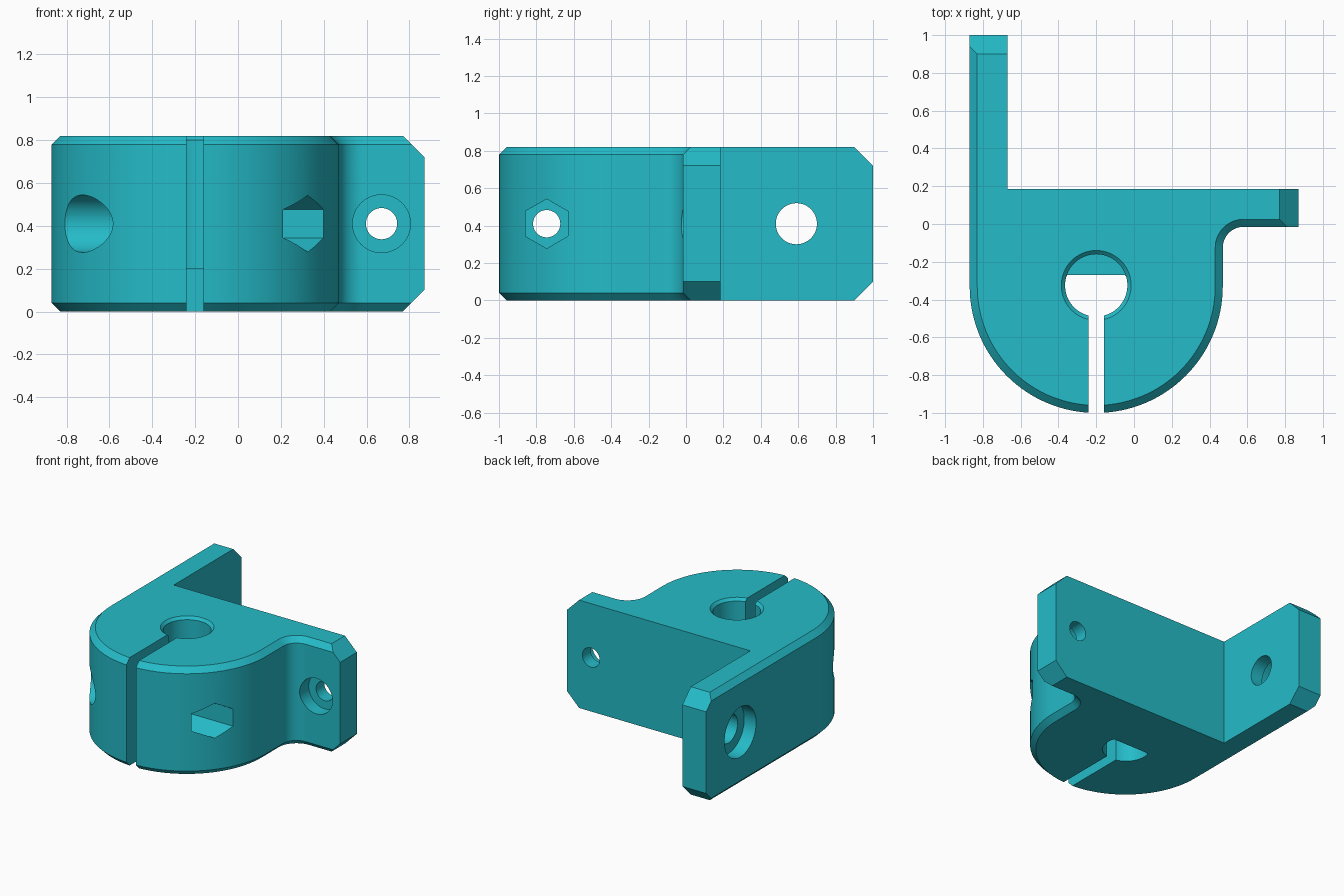
import bpy, bmesh, math
from mathutils import Vector

if "Cube" in bpy.data.objects:
    bpy.data.objects.remove(bpy.data.objects["Cube"])

H = 0.82            # height
CX, CY = -0.2, -0.33  # centre of the rounded clamp
R = 0.67
ZM = 0.41           # height of every screw axis

teal = bpy.data.materials.new("teal")
teal.diffuse_color = (0.018, 0.50, 0.58, 1)
teal.use_nodes = True
teal.node_tree.nodes["Principled BSDF"].inputs["Base Color"].default_value = teal.diffuse_color


def make(name, bm):
    bmesh.ops.recalc_face_normals(bm, faces=bm.faces[:])
    mesh = bpy.data.meshes.new(name)
    bm.to_mesh(mesh)
    bm.free()
    ob = bpy.data.objects.new(name, mesh)
    bpy.context.collection.objects.link(ob)
    mesh.materials.append(teal)
    return ob


def loft(bm, rings):
    """Closed solid through rings of equal point count."""
    loops = [[bm.verts.new(p) for p in ring] for ring in rings]
    n = len(loops[0])
    for a, b in zip(loops, loops[1:]):
        for i in range(n):
            j = (i + 1) % n
            bm.faces.new((a[i], a[j], b[j], b[i]))
    bm.faces.new(loops[0][::-1])
    bm.faces.new(loops[-1])


def outline(d, z):
    """Bracket outline; its outer front edges are moved in by d."""
    pts = [(-0.87 + d, 1.0)]
    for i in range(65):     # round clamp front
        a = math.pi * (1 + i / 64)
        pts.append((CX + (R - d) * math.cos(a), CY + (R - d) * math.sin(a)))
    for i in range(17):     # concave fillet into the tab
        a = math.pi * (1 - i / 32)
        pts.append((0.58 + (0.11 + d) * math.cos(a), -0.125 + (0.11 + d) * math.sin(a)))
    pts += [(0.87, -0.015 + d), (0.87, 0.185), (-0.67, 0.185), (-0.67, 1.0)]
    return [(x, y, z) for x, y in pts]


# Bracket body with chamfered rim and clipped tab and arm ends
bm = bmesh.new()
loft(bm, [outline(0.04, 0), outline(0, 0.04), outline(0, H - 0.04), outline(0.04, H)])
bmesh.ops.recalc_face_normals(bm, faces=bm.faces[:])
for co, no in (((0, 0.9, H), (0, 1, 1)), ((0, 0.9, 0), (0, 1, -1)),
               ((0.77, 0, H), (1, 0, 1)), ((0.77, 0, 0), (1, 0, -1))):
    bmesh.ops.bisect_plane(bm, geom=bm.verts[:] + bm.edges[:] + bm.faces[:], dist=1e-5,
                           plane_co=co, plane_no=Vector(no).normalized(), clear_outer=True)
    bmesh.ops.holes_fill(bm, edges=[e for e in bm.edges if e.is_boundary], sides=0)
body = make("clamp_bracket", bm)


def circle(r, z, n=64, ymax=9):
    return [(CX + r * math.cos(2 * math.pi * i / n),
             min(-0.325 + r * math.sin(2 * math.pi * i / n), ymax), z) for i in range(n)]


def rod(name, axis, centre, r, lo, hi, n=48):
    """Prism along x or y from lo to hi; a corner points up."""
    rings = []
    for t in (lo, hi):
        ring = []
        for i in range(n):
            a = 2 * math.pi * i / n
            u, z = centre + r * math.sin(a), ZM + r * math.cos(a)
            ring.append((t, u, z) if axis == 'x' else (u, t, z))
        rings.append(ring)
    b = bmesh.new()
    loft(b, rings)
    return make(name, b)


cutters = []
# Shaft bore with countersunk top
bm = bmesh.new()
loft(bm, [circle(0.165, 0.2), circle(0.165, H - 0.02), circle(0.185, H), circle(0.185, H + 0.1)])
cutters.append(make("bore_cutter", bm))
# Flat-sided lower part of the bore
bm = bmesh.new()
loft(bm, [circle(0.165, -0.1, ymax=-0.27), circle(0.165, 0.25, ymax=-0.27)])
cutters.append(make("flat_bore_cutter", bm))
# Clamping slit
bm = bmesh.new()
loft(bm, [[(-0.24, -1.1, z), (-0.16, -1.1, z), (-0.16, -0.36, z), (-0.24, -0.36, z)]
          for z in (-0.1, H + 0.1)])
cutters.append(make("slit_cutter", bm))
# Screw holes, head recesses and nut pocket
cutters += [
    rod("clamp_screw_cutter", 'x', -0.745, 0.073, -1, 0.6),
    rod("clamp_head_cutter", 'x', -0.745, 0.134, -1, -0.42),
    rod("nut_cutter", 'x', -0.745, 0.132, 0.02, 0.6, 6),
    rod("tab_screw_cutter", 'y', 0.67, 0.073, -0.3, 0.4),
    rod("tab_head_cutter", 'y', 0.67, 0.135, -0.3, 0.085),
    rod("arm_screw_cutter", 'x', 0.59, 0.11, -1, -0.5),
    rod("arm_head_cutter", 'x', 0.59, 0.19, -1, -0.77),
]
for c in cutters:
    m = body.modifiers.new(c.name, 'BOOLEAN')
    m.operation, m.solver, m.object = 'DIFFERENCE', 'EXACT', c

# Bake the cuts and remove the cutters
dg = bpy.context.evaluated_depsgraph_get()
mesh = bpy.data.meshes.new_from_object(body.evaluated_get(dg))
body.modifiers.clear()
body.data = mesh
mesh.materials.clear()
mesh.materials.append(teal)
for p in mesh.polygons:
    p.material_index = 0
for c in cutters:
    bpy.data.objects.remove(c)

bpy.context.view_layer.objects.active = body
body.select_set(True)
bpy.ops.object.shade_smooth_by_angle(angle=math.radians(25))
